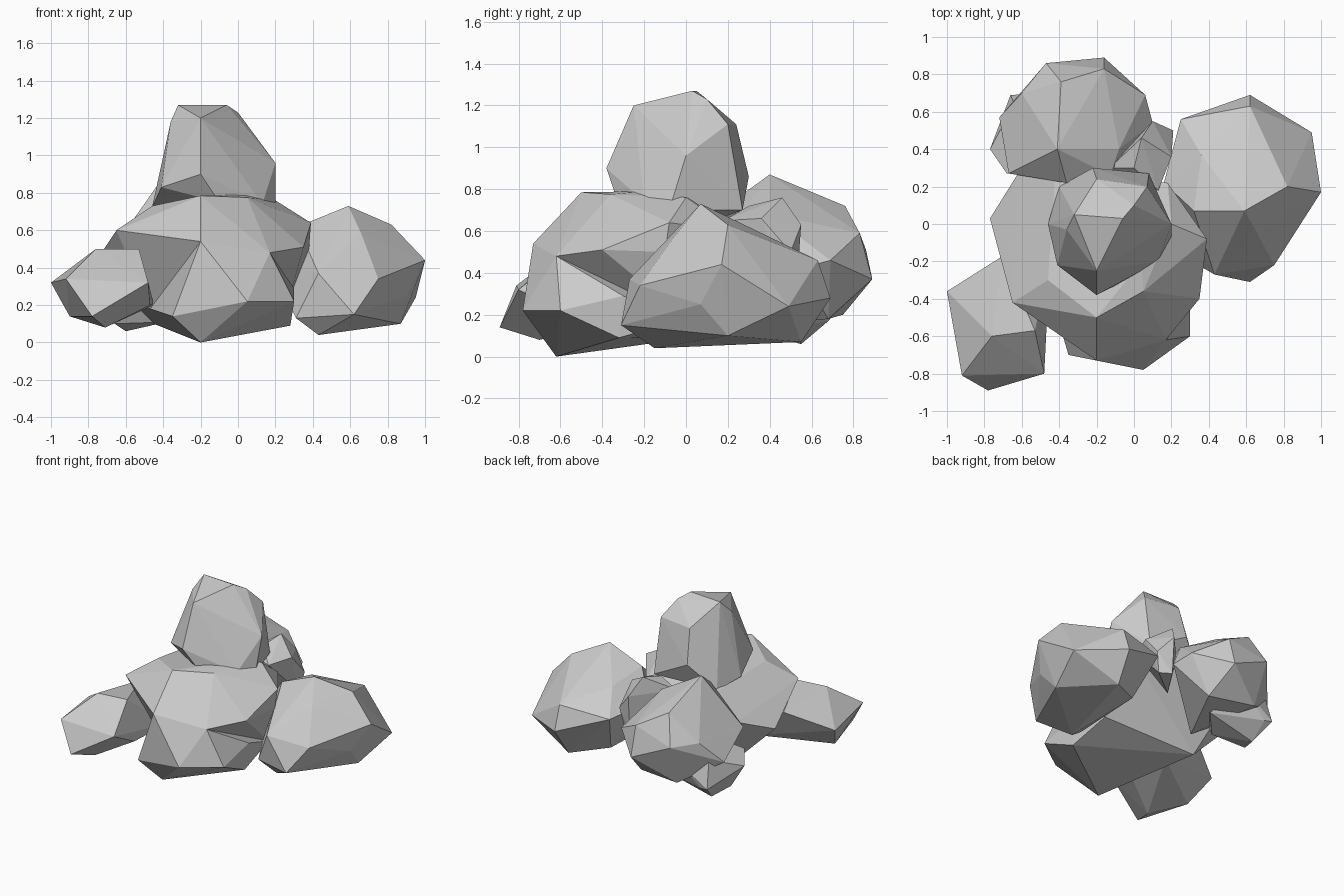
import bpy, bmesh


def rock(name, *corners):
    """Flat-faced boulder: the convex hull of its main corners."""
    bm = bmesh.new()
    for c in corners:
        bm.verts.new(c)
    bmesh.ops.convex_hull(bm, input=bm.verts)
    loose = [v for v in bm.verts if not v.link_faces]
    bmesh.ops.delete(bm, geom=loose, context='VERTS')
    bmesh.ops.recalc_face_normals(bm, faces=bm.faces)
    mesh = bpy.data.meshes.new(name)
    bm.to_mesh(mesh)
    bm.free()
    obj = bpy.data.objects.new(name, mesh)
    bpy.context.collection.objects.link(obj)
    return obj


# Large centre boulder that carries the pile: upper mass
rock("centre_rock_upper",
     (-0.65, -0.42, 0.60), (-0.46, -0.30, 0.73), (-0.20, -0.50, 0.785),
     (0.05, -0.36, 0.775), (0.04, -0.20, 0.79), (0.20, 0.00, 0.76),
     (0.39, -0.08, 0.64), (0.38, -0.10, 0.50), (0.35, -0.40, 0.51),
     (0.17, -0.62, 0.48), (-0.20, -0.73, 0.54), (-0.77, 0.03, 0.42),
     (-0.62, 0.27, 0.52), (-0.42, 0.28, 0.68), (0.18, 0.22, 0.60),
     (-0.47, -0.30, 0.18), (-0.45, 0.10, 0.10), (0.26, 0.00, 0.18))

# ...and its lower front lump
rock("centre_rock_lower",
     (-0.20, -0.73, 0.54), (0.17, -0.62, 0.48), (0.05, -0.78, 0.22),
     (0.30, -0.60, 0.22), (0.30, -0.30, 0.29), (0.28, -0.32, 0.09),
     (-0.20, -0.62, 0.00), (-0.35, -0.70, 0.14), (-0.47, -0.30, 0.18),
     (0.26, 0.00, 0.18), (-0.45, 0.10, 0.10))

# Right boulder
rock("right_rock",
     (0.59, 0.07, 0.73), (0.32, 0.07, 0.62), (0.36, 0.37, 0.57),
     (0.82, 0.20, 0.63), (0.66, -0.05, 0.58), (1.00, 0.17, 0.44),
     (0.95, 0.49, 0.24), (0.75, -0.22, 0.34), (0.62, -0.31, 0.15),
     (0.43, -0.27, 0.37), (0.31, -0.20, 0.13), (0.43, -0.15, 0.04),
     (0.90, 0.07, 0.25), (0.87, 0.20, 0.10), (0.60, 0.55, 0.07),
     (0.62, 0.69, 0.28), (0.62, 0.63, 0.46),
     (0.25, 0.56, 0.42), (0.16, 0.22, 0.45), (0.35, 0.40, 0.12))

# Front left boulder
rock("front_left_rock",
     (-0.92, -0.81, 0.34), (-0.78, -0.89, 0.14), (-0.48, -0.80, 0.32),
     (-0.76, -0.60, 0.50), (-0.53, -0.57, 0.50), (-1.00, -0.36, 0.32),
     (-0.90, -0.50, 0.14), (-0.71, -0.70, 0.08), (-0.47, -0.57, 0.20),
     (-0.70, -0.17, 0.45), (-0.45, -0.20, 0.20))

# Back boulder
rock("back_rock",
     (-0.41, 0.40, 0.87), (-0.39, 0.76, 0.72), (-0.16, 0.83, 0.59),
     (-0.47, 0.86, 0.51), (-0.16, 0.89, 0.37), (-0.60, 0.70, 0.52),
     (-0.72, 0.57, 0.36), (-0.67, 0.27, 0.50), (0.06, 0.69, 0.46),
     (0.10, 0.54, 0.42), (-0.08, 0.40, 0.68), (-0.36, 0.22, 0.74),
     (-0.13, 0.26, 0.68), (-0.45, 0.75, 0.20), (-0.10, 0.68, 0.18),
     (-0.30, 0.25, 0.14))

# Small wedge between back and right boulders
rock("wedge_rock",
     (0.04, 0.46, 0.76), (0.00, 0.30, 0.72), (-0.13, 0.30, 0.65),
     (0.10, 0.55, 0.63), (0.21, 0.50, 0.50), (0.20, 0.36, 0.66),
     (0.13, 0.18, 0.65), (0.10, 0.53, 0.35), (0.18, 0.48, 0.35),
     (-0.05, 0.30, 0.35))

# Low boulder under the back one
rock("low_back_rock",
     (-0.77, 0.40, 0.28), (-0.66, 0.69, 0.18), (-0.60, 0.68, 0.17),
     (-0.68, 0.27, 0.34), (-0.60, 0.55, 0.06), (-0.66, 0.40, 0.10),
     (-0.38, 0.38, 0.11), (-0.40, 0.70, 0.35), (-0.40, 0.25, 0.35),
     (-0.22, 0.55, 0.15), (-0.64, 0.64, 0.38))

# Upright boulder on top
rock("top_rock",
     (-0.32, 0.05, 1.27), (-0.06, 0.03, 1.27), (0.00, 0.10, 1.23),
     (-0.20, -0.25, 1.20), (-0.36, -0.03, 1.18), (-0.20, 0.24, 1.11),
     (0.07, 0.20, 1.11), (0.20, 0.00, 0.96), (0.20, -0.08, 0.70),
     (-0.20, -0.38, 0.90), (-0.41, -0.22, 0.83), (-0.10, -0.33, 0.75),
     (0.13, -0.20, 0.74), (-0.22, 0.30, 0.86), (-0.46, 0.00, 0.72),
     (-0.40, 0.20, 0.68), (0.08, 0.27, 0.70), (-0.10, 0.00, 0.60))
